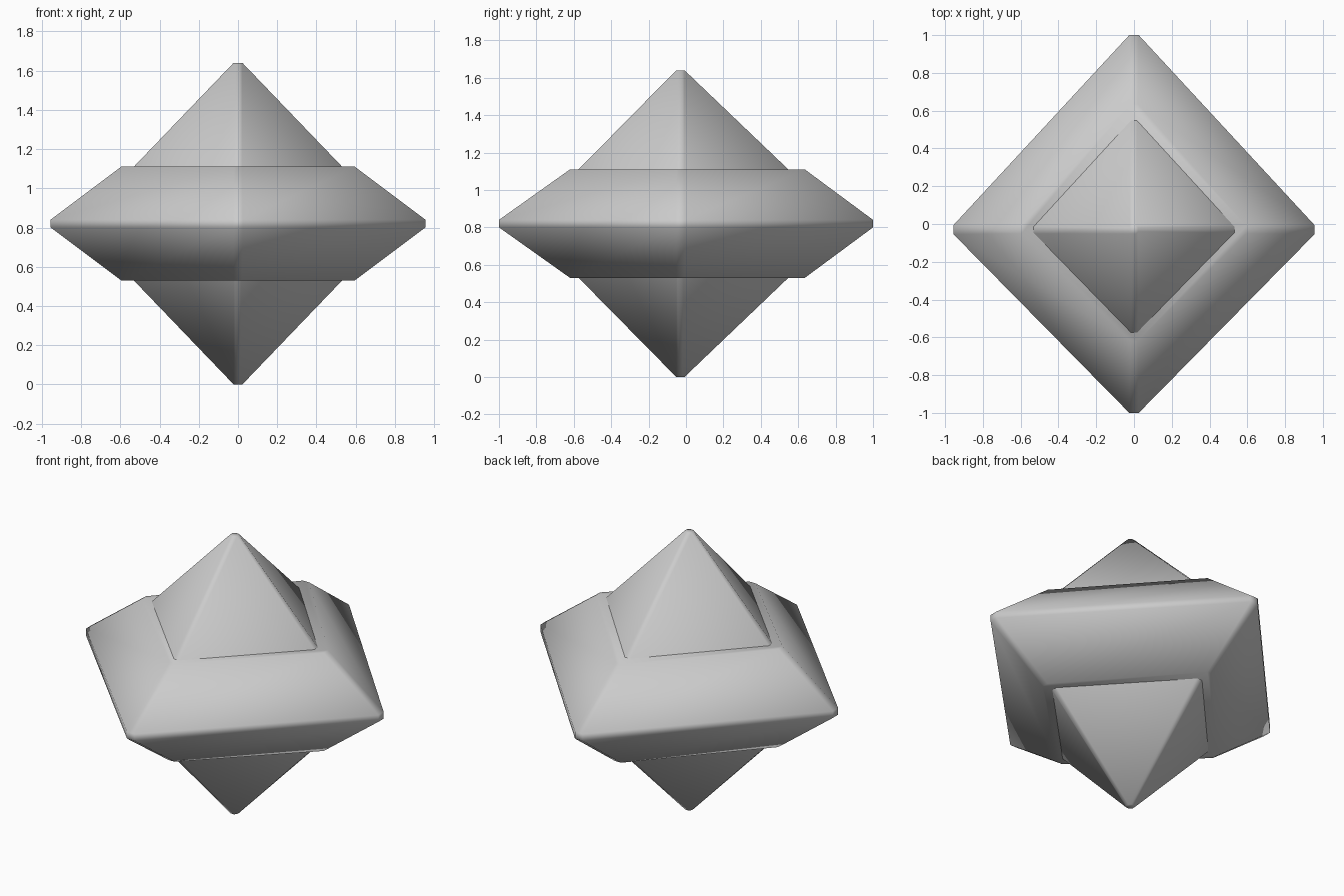
import bpy
import bmesh
from math import radians

cube = bpy.data.objects.get("Cube")
if cube:
    bpy.data.objects.remove(cube, do_unlink=True)

grey = bpy.data.materials.new("plain_grey")
grey.use_nodes = True
colour = (0.6, 0.6, 0.6, 1)
grey.diffuse_color = colour
grey.node_tree.nodes["Principled BSDF"].inputs["Base Color"].default_value = colour

SHIFT = -0.03  # side corners and tips sit slightly forward


def diamond(bm, hx, front, back, z, cut):
    """Ring of eight points: a diamond with clipped corners."""
    pts = [(hx, SHIFT - cut), (hx, SHIFT + cut), (cut, back), (-cut, back),
           (-hx, SHIFT + cut), (-hx, SHIFT - cut), (-cut, front), (cut, front)]
    return [bm.verts.new((x, y, z)) for x, y in pts]


def stack(name, rings):
    """Loft diamonds from bottom to top and close both ends."""
    bm = bmesh.new()
    loops = [diamond(bm, *r) for r in rings]
    for low, high in zip(loops, loops[1:]):
        for i in range(8):
            j = (i + 1) % 8
            bm.faces.new((low[i], low[j], high[j], high[i]))
    bm.faces.new(loops[0][::-1])
    bm.faces.new(loops[-1])
    mesh = bpy.data.meshes.new(name)
    bm.to_mesh(mesh)
    bm.free()
    mesh.materials.append(grey)
    obj = bpy.data.objects.new(name, mesh)
    bpy.context.collection.objects.link(obj)
    bpy.ops.object.select_all(action="DESELECT")
    obj.select_set(True)
    bpy.context.view_layer.objects.active = obj
    bpy.ops.object.shade_smooth_by_angle(angle=radians(50))
    return obj


# Inner double pyramid with blunt tips
tip = (0.022, -0.052, -0.008)
waist = (0.80, -0.85, 0.84)
stack("core_crystal", [(*tip, 0, 0.01), (*waist, 0.81, 0.02),
                       (*waist, 0.83, 0.02), (*tip, 1.64, 0.01)])

# Wide belt with sloped sides and a blunt equator
rim = (0.595, -0.62, 0.635)
edge = (0.955, -1.0, 1.0)
stack("outer_belt", [(*rim, 0.53, 0.02), (*edge, 0.80, 0.025),
                     (*edge, 0.84, 0.025), (*rim, 1.11, 0.02)])
